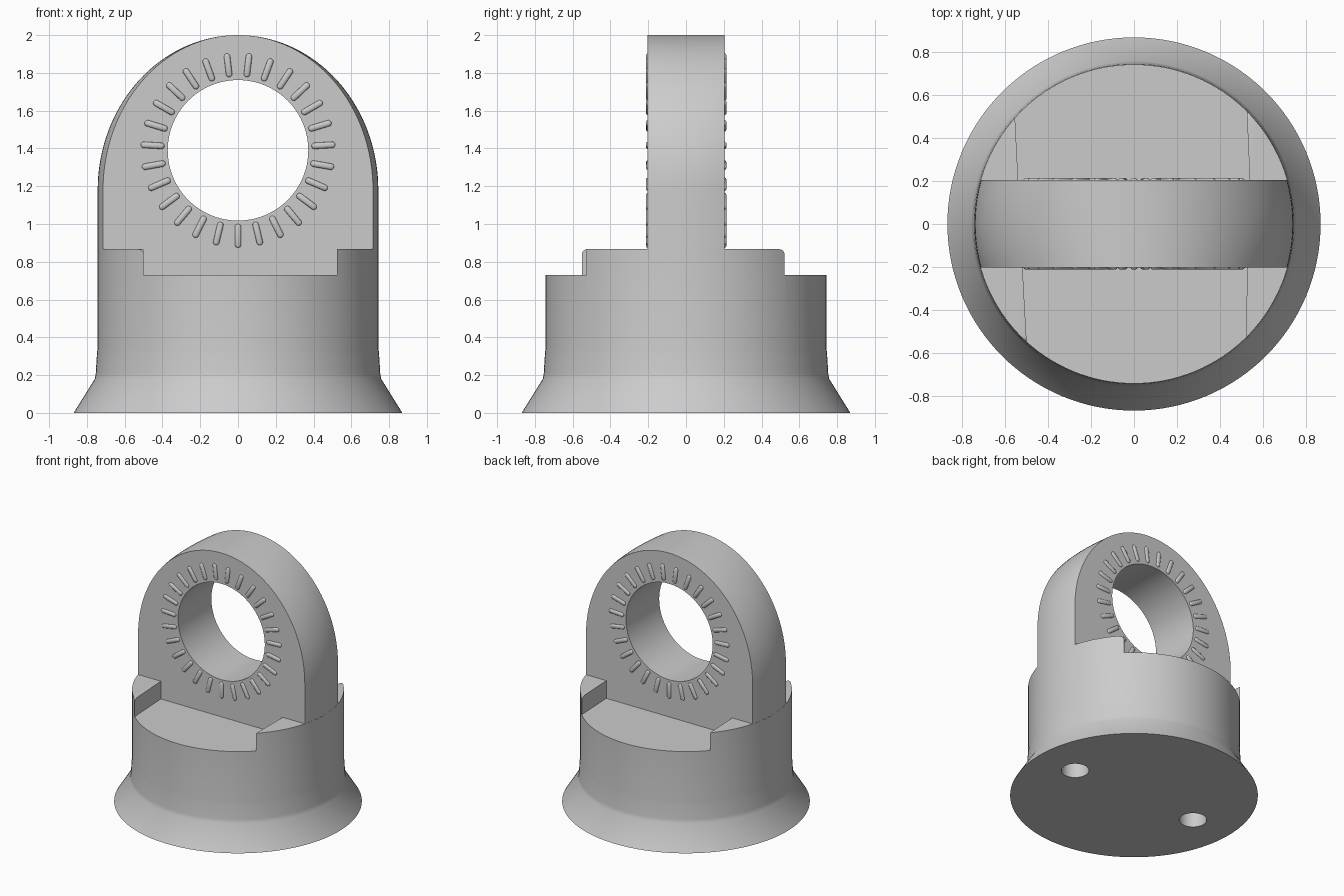
import bpy, bmesh, math
from mathutils import Matrix, Vector

if "Cube" in bpy.data.objects:
    bpy.data.objects.remove(bpy.data.objects["Cube"])

R = 0.744            # main barrel radius
HOLE_Z, HOLE_R = 1.39, 0.372
FRONT, BACK = -0.203, 0.205
FLOOR, LEDGE = 0.73, 0.867

grey = bpy.data.materials.new("plain grey")
grey.diffuse_color = (0.6, 0.6, 0.6, 1)
grey.use_nodes = True
grey.node_tree.nodes["Principled BSDF"].inputs["Base Color"].default_value = grey.diffuse_color


def make(name, bm):
    bmesh.ops.recalc_face_normals(bm, faces=bm.faces)
    me = bpy.data.meshes.new(name)
    bm.to_mesh(me)
    bm.free()
    ob = bpy.data.objects.new(name, me)
    bpy.context.collection.objects.link(ob)
    me.materials.append(grey)
    return ob


def loft(name, loops):
    """Skin closed loops of equal length and cap both ends."""
    bm = bmesh.new()
    rows = [[bm.verts.new(p) for p in loop] for loop in loops]
    n = len(rows[0])
    for a, b in zip(rows, rows[1:]):
        for i in range(n):
            j = (i + 1) % n
            bm.faces.new((a[i], a[j], b[j], b[i]))
    bm.faces.new(rows[0])
    bm.faces.new(rows[-1])
    return make(name, bm)


def cylinder(name, r, depth, loc, rot=None, seg=64):
    bm = bmesh.new()
    m = Matrix.Translation(loc) @ (rot or Matrix())
    bmesh.ops.create_cone(bm, cap_ends=True, segments=seg, radius1=r, radius2=r,
                          depth=depth, matrix=m)
    return make(name, bm)


def activate(ob):
    bpy.ops.object.select_all(action='DESELECT')
    ob.select_set(True)
    bpy.context.view_layer.objects.active = ob


def cut(ob, cutter):
    activate(ob)
    mod = ob.modifiers.new("cut", 'BOOLEAN')
    mod.operation, mod.solver, mod.object = 'DIFFERENCE', 'EXACT', cutter
    bpy.ops.object.modifier_apply(modifier=mod.name)
    bpy.data.objects.remove(cutter)


def smooth(ob, deg=30):
    activate(ob)
    bpy.ops.object.shade_smooth_by_angle(angle=math.radians(deg))


# Flared round base
profile = [(0.87, 0), (0.758, 0.18), (0.753, 0.21), (0.747, 0.31), (R, 0.34), (R, LEDGE)]
SEG = 128
base = loft("base", [[(r * math.cos(2 * math.pi * i / SEG), r * math.sin(2 * math.pi * i / SEG), z)
                      for i in range(SEG)] for r, z in profile])

# Front and back recesses, with slightly slanted sides
for plan in ([(-0.52, -0.2), (0.526, -0.2), (0.524, -1), (-0.476, -1)],
             [(-0.54, 0.2), (0.54, 0.2), (0.505, 1), (-0.58, 1)]):
    cut(base, loft("recess_cutter", [[(x, y, z) for x, y in plan] for z in (FLOOR, 1)]))

# Rounded tips on the ledges
for tip, s in ((-0.552, -1), (0.522, 1)):
    arc = [(tip - s * 0.03 * (1 - math.cos(t)), LEDGE - 0.03 + 0.03 * math.sin(t))
           for t in (i * math.pi / 10 for i in range(6))]
    prof = [(s, FLOOR + 0.001), (tip, FLOOR + 0.001)] + arc + [(arc[-1][0], 1), (s, 1)]
    cut(base, loft("tip_cutter", [[(x, y, z) for y, z in prof] for x in (-1, 1)]))

# Two blind holes underneath
for x in (-0.54, 0.54):
    cut(base, cylinder("screw_hole_cutter", 0.097, 0.8, (x, 0, 0), seg=40))
smooth(base)

# Upright arched lug, its sides following the barrel
SPRING, RISE, ARC = 1.18, 0.82, 64
loops = []
for k in range(13):
    y = FRONT + (BACK - FRONT) * k / 12
    w = math.sqrt((R - 0.001) ** 2 - y * y)
    loop = [(w, y, 0.72)]
    loop += [(w * math.cos(math.pi * i / ARC), y, SPRING + RISE * math.sin(math.pi * i / ARC))
             for i in range(ARC + 1)]
    loops.append(loop + [(-w, y, 0.72)])
lug = loft("arched_lug", loops)
cut(lug, cylinder("eye_cutter", HOLE_R, 1, (0, 0, HOLE_Z), Matrix.Rotation(math.pi / 2, 4, 'X'), 96))
smooth(lug)

# Radial ribs around the eye on both faces
COUNT, RIB_R, HALF = 27, 0.017, 0.046
for name, y in (("front_ribs", FRONT), ("back_ribs", BACK)):
    bm = bmesh.new()
    for i in range(COUNT):
        spin = Matrix.Rotation(2 * math.pi * i / COUNT, 4, 'Y')
        new = bmesh.ops.create_uvsphere(bm, u_segments=12, v_segments=7, radius=RIB_R)["verts"]
        for v in new:
            v.co.z += math.copysign(HALF, v.co.z) - 0.453
            v.co.y *= 0.6
            v.co = spin @ v.co + Vector((0, y, HOLE_Z))
    smooth(make(name, bm), 60)
